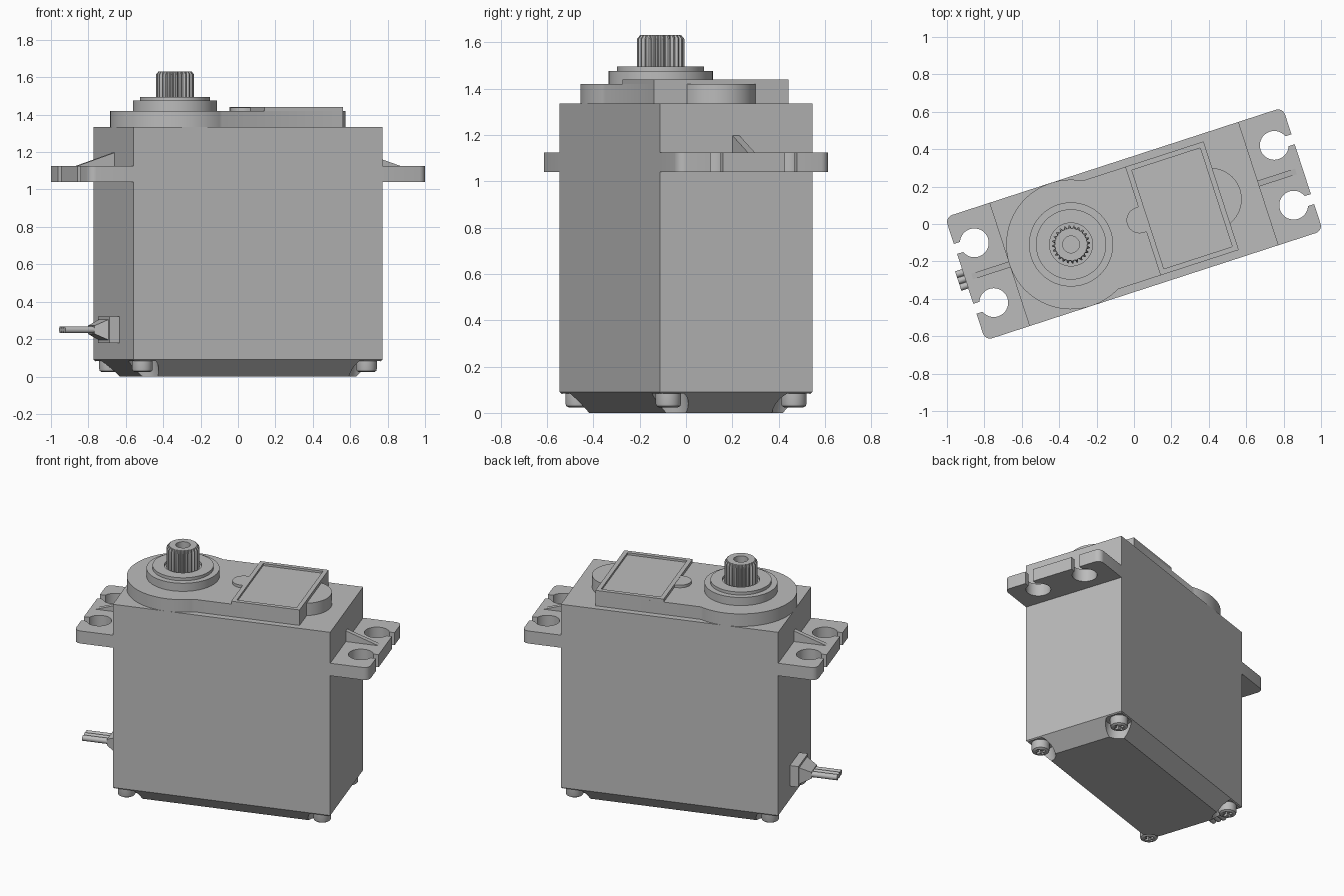
import bpy, bmesh
from math import sin, cos, asin, pi, radians
from mathutils import Matrix

if "Cube" in bpy.data.objects:
    bpy.data.objects.remove(bpy.data.objects["Cube"], do_unlink=True)

GREY = (0.5, 0.5, 0.5, 1.0)
grey = bpy.data.materials.new("grey plastic")
grey.use_nodes = True
grey.diffuse_color = GREY
grey.node_tree.nodes["Principled BSDF"].inputs["Base Color"].default_value = GREY

TURN = Matrix.Rotation(radians(18), 4, "Z")   # the whole servo stands turned
L, W = 0.70, 0.3465                           # half length and half width of the case
TOP = 1.335
SHAFT_U = -0.354
CORNERS = [(a, b) for a in (-1, 1) for b in (-1, 1)]
parts = []


def loft(name, solids):
    """Skin each list of rings into a closed solid, all in one object."""
    bm = bmesh.new()
    for rings in solids:
        loops = [[bm.verts.new(p) for p in ring] for ring in rings]
        n = len(loops[0])
        for lo, hi in zip(loops, loops[1:]):
            for i in range(n):
                j = (i + 1) % n
                bm.faces.new((lo[i], lo[j], hi[j], hi[i]))
        bm.faces.new(loops[0][::-1])
        bm.faces.new(loops[-1])
    bmesh.ops.recalc_face_normals(bm, faces=bm.faces)
    bm.transform(TURN)
    mesh = bpy.data.meshes.new(name)
    bm.to_mesh(mesh)
    bm.free()
    mesh.materials.append(grey)
    ob = bpy.data.objects.new(name, mesh)
    bpy.context.collection.objects.link(ob)
    parts.append(ob)
    return ob


def at(outline, z):
    return [(u, v, z) for u, v in outline]


def prism(outline, z0, z1):
    return [at(outline, z0), at(outline, z1)]


def rect(u0, u1, v):
    return [(u0, -v), (u1, -v), (u1, v), (u0, v)]


def arc(u, v, r, a0, a1, n=24):
    return [(u + r * cos(a0 + (a1 - a0) * i / n),
             v + r * sin(a0 + (a1 - a0) * i / n)) for i in range(n + 1)]


def circle(u, v, r, n=64):
    return arc(u, v, r, 0, 2 * pi, n)[:-1]


def lathe(u, v, profile, n=64):
    return [at(circle(u, v, r, n), z) for r, z in profile]


def cut(target, cutter):
    mod = target.modifiers.new("cut", "BOOLEAN")
    mod.operation, mod.solver, mod.object = "DIFFERENCE", "EXACT", cutter
    bpy.context.view_layer.objects.active = target
    bpy.ops.object.modifier_apply(modifier=mod.name)
    parts.remove(cutter)
    bpy.data.objects.remove(cutter, do_unlink=True)


# Case and tapered bottom cover with corner pockets
loft("case", [prism(rect(-L, L, W), 0.09, TOP)])
cover = loft("bottom_cover", [[at(rect(-0.6, 0.6, 0.265), 0), at(rect(-L, L, W), 0.09)]])
SCREWS = [(0.63 * a, 0.285 * b) for a, b in CORNERS]
cut(cover, loft("pocket_cutter",
                [lathe(u, v, [(0.098, -0.02), (0.08, 0.084)], 32) for u, v in SCREWS]))

# Screws with cross sockets
screws = loft("screws", [lathe(u, v, [(0.042, 0.024), (0.052, 0.03), (0.055, 0.04), (0.055, 0.09)], 32)
                         for u, v in SCREWS])
w, r = 0.009, 0.032
cross = [(r, -w), (r, w), (w, w), (w, r), (-w, r), (-w, w),
         (-r, w), (-r, -w), (-w, -w), (-w, -r), (w, -r), (w, -w)]
cut(screws, loft("socket_cutter", [prism([(u + x, v + y) for x, y in cross], 0.0, 0.05)
                                   for u, v in SCREWS]))

# Mounting flanges with open screw holes, and their stiffening ribs
TIP, HOLE_U, HOLE_V, HOLE_R, SLOT, ROUND = 0.949, 0.843, 0.168, 0.077, 0.028, 0.04
gap = asin(SLOT / HOLE_R)


def flange_outline(side):
    pts = [(L, -W)] + arc(TIP - ROUND, ROUND - W, ROUND, -pi / 2, 0, 6)
    for v in (-HOLE_V, HOLE_V):
        pts += [(TIP, v - SLOT)] + arc(HOLE_U, v, HOLE_R, -gap, gap - 2 * pi, 40) + [(TIP, v + SLOT)]
    pts += arc(TIP - ROUND, W - ROUND, ROUND, 0, pi / 2, 6) + [(L, W)]
    return [(side * u, v) for u, v in pts]


for side, label in ((1, "left"), (-1, "right")):
    loft(label + "_flange", [prism(flange_outline(side), 1.04, 1.125)])
    loft(label + "_rib", [[[(side * L, v, 1.12), (side * 0.925, v, 1.12), (side * L, v, 1.197)]
                           for v in (-0.016, 0.016)]])

# Raised gear cover: round around the shaft, narrower towards the label
NECK = 0.305
start = asin(NECK / W)
loft("gear_cover", [prism(arc(SHAFT_U, 0, W, start, 2 * pi - start, 80)
                          + [(0.49, -NECK), (0.49, NECK)], TOP, 1.42)])
loft("gear_bump", [prism(circle(0.43, 0, 0.167), TOP, 1.419)])

# Label plate with a sunken field, and its pull tab
outer, inner = rect(0.05, 0.49, NECK), rect(0.078, 0.462, NECK - 0.028)
loft("label_plate", [[at(outer, 1.42), at(outer, 1.44), at(inner, 1.44), at(inner, 1.426)]])
loft("label_tab", [prism(arc(0.035, 0.01, 0.07, pi / 2, 1.5 * pi)
                         + [(0.05, -0.06), (0.05, 0.08)], 1.42, 1.438)])

# Stepped bearing collar with a shallow well
loft("bearing_collar", [lathe(SHAFT_U, 0, [(0.225, 1.42), (0.225, 1.475), (0.188, 1.475),
                                           (0.188, 1.495), (0.115, 1.495), (0.115, 1.478)], 80)])

# Splined output shaft with a centre hole
TEETH = 24


def spline(outer_r, root_r, z):
    ring = []
    for i in range(TEETH * 4):
        a = 2 * pi * i / (TEETH * 4)
        rad = outer_r if i % 4 < 2 else root_r
        ring.append((SHAFT_U + rad * cos(a), rad * sin(a), z))
    return ring


loft("output_shaft", [[spline(0.102, 0.088, 1.47), spline(0.102, 0.088, 1.615), spline(0.088, 0.086, 1.632),
                       spline(0.045, 0.045, 1.632), spline(0.045, 0.045, 1.53)]])


# Cable grommet and three wires
def section(u, half_v, half_z, z=0.25):
    return [(u, -half_v, z - half_z), (u, half_v, z - half_z),
            (u, half_v, z + half_z), (u, -half_v, z + half_z)]


loft("cable_grommet", [[section(-L, 0.1, 0.07), section(-0.755, 0.1, 0.07), section(-0.755, 0.085, 0.055),
                        section(-0.825, 0.057, 0.022)]])
loft("cable_wires", [[[(u, v + y, 0.25 + z) for y, z in circle(0, 0, 0.0185, 16)] for u in (-0.82, -0.988)]
                     for v in (-0.036, 0, 0.036)])

# Smooth round walls, keep hard edges
bpy.ops.object.select_all(action="DESELECT")
for ob in parts:
    ob.select_set(True)
bpy.context.view_layer.objects.active = parts[0]
bpy.ops.object.shade_smooth_by_angle(angle=radians(30))
